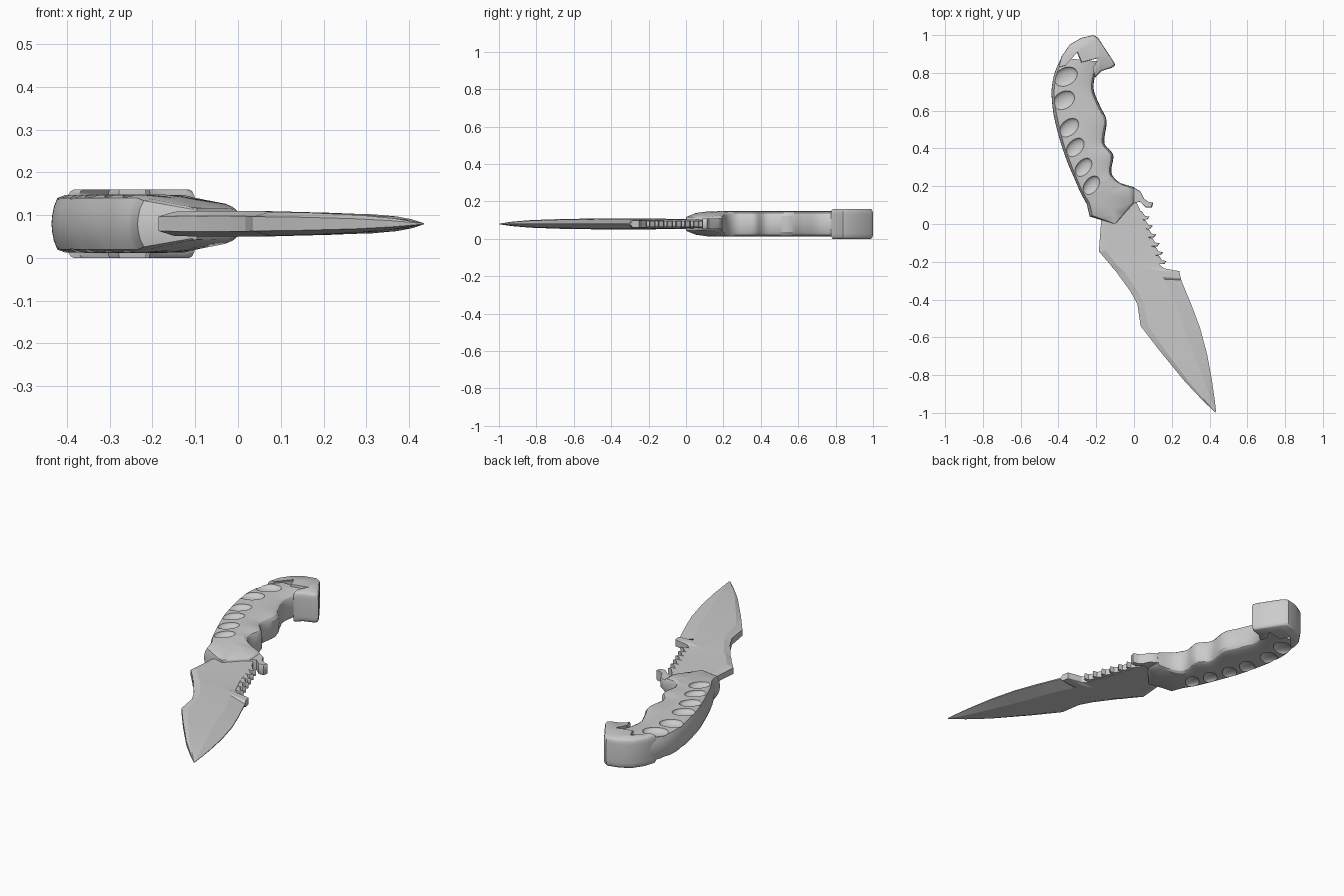
import bpy, bmesh, math
from mathutils import Vector, Matrix

ZC = 0.08  # mid plane of the knife


def finish(name, bm, angle=30):
    bmesh.ops.recalc_face_normals(bm, faces=bm.faces)
    me = bpy.data.meshes.new(name)
    bm.to_mesh(me)
    bm.free()
    ob = bpy.data.objects.new(name, me)
    bpy.context.collection.objects.link(ob)
    shade(ob, angle)
    return ob


def shade(ob, angle):
    bpy.ops.object.select_all(action='DESELECT')
    ob.select_set(True)
    bpy.context.view_layer.objects.active = ob
    bpy.ops.object.shade_smooth_by_angle(angle=math.radians(angle))


def skin(bm, rings):
    """Bridge equal-length closed rings and cap both ends."""
    vs = [[bm.verts.new(p) for p in r] for r in rings]
    n = len(vs[0])
    for a, b in zip(vs, vs[1:]):
        for i in range(n):
            j = (i + 1) % n
            bm.faces.new((a[i], a[j], b[j], b[i]))
    bm.faces.new(vs[0])
    bm.faces.new(vs[-1])


def section(row, half):
    """Ring across a left/right pair; half lists (u, z) of the upper half."""
    lx, ly, rx, ry = row
    full = half + [(u, -z) for u, z in reversed(half) if z > 0]
    return [(lx + (rx - lx) * u, ly + (ry - ly) * u, ZC + z) for u, z in full]


def smooth_rows(rows, k):
    """Catmull-Rom interpolation of the rows."""
    out = []
    for i in range(len(rows) - 1):
        p = [Vector(rows[max(0, min(len(rows) - 1, i + d))]) for d in (-1, 0, 1, 2)]
        for s in range(k):
            t = s / k
            out.append(0.5 * (2 * p[1] + (p[2] - p[0]) * t
                              + (2 * p[0] - 5 * p[1] + 4 * p[2] - p[3]) * t * t
                              + (3 * p[1] - p[0] - 3 * p[2] + p[3]) * t ** 3))
    return out + [Vector(rows[-1])]


def slab(name, outline, layers, angle=40):
    """Flat outline stacked in (z, scale) layers, mirrored about the mid plane."""
    c = sum((Vector(p) for p in outline), Vector((0, 0))) / len(outline)
    stack = [(-z, s) for z, s in reversed(layers)] + layers
    bm = bmesh.new()
    skin(bm, [[(*(c + (Vector(p) - c) * s), ZC + z) for p in outline] for z, s in stack])
    return finish(name, bm, angle)


# Grip: left/right edge pairs from pommel to bolster
grip_rows = [(-0.385, 0.88, -0.18, 0.86), (-0.42, 0.80, -0.205, 0.79),
             (-0.436, 0.71, -0.213, 0.71), (-0.43, 0.61, -0.18, 0.625),
             (-0.415, 0.53, -0.145, 0.545), (-0.385, 0.42, -0.157, 0.43),
             (-0.35, 0.32, -0.11, 0.365), (-0.315, 0.24, -0.12, 0.275),
             (-0.285, 0.17, -0.08, 0.222), (-0.25, 0.105, 0.0, 0.195)]
rows = smooth_rows(grip_rows, 5)
rows += [Vector(r) for r in ((-0.235, 0.04, 0.01, 0.12), (-0.17, 0.02, -0.04, 0.066),
                             (-0.106, 0.001, -0.095, 0.004))]
profile = [(0, 0), (0.008, 0.3), (0.025, 0.6), (0.06, 0.9), (0.14, 1), (0.5, 1.02),
           (0.88, 1), (0.95, 0.88), (0.99, 0.65), (1, 0)]
rings = []
for r in rows:
    ring = []
    for x, y, z in section(r, profile):
        # flanks thin out towards the blade
        h = max(0.03, min(0.067, 0.067 - 0.19 * (0.8 * x - 0.6 * y + 0.24)))
        ring.append((x, y, ZC + (z - ZC) * h))
    rings.append(ring)
bm = bmesh.new()
skin(bm, rings)
grip = finish("grip", bm)

# Oval thumb scoops along the back of the grip, both faces
scoops = [(-0.362, 0.78, 28, 0.066, 0.047), (-0.372, 0.655, 33, 0.062, 0.045),
          (-0.345, 0.51, 42, 0.06, 0.04), (-0.312, 0.405, 47, 0.058, 0.038),
          (-0.268, 0.30, 50, 0.056, 0.036), (-0.226, 0.205, 53, 0.056, 0.036)]
bm = bmesh.new()
for x, y, a, rl, rw in scoops:
    for side in (-1, 1):
        m = (Matrix.Translation((x, y, ZC + side * 0.068))
             @ Matrix.Rotation(math.radians(a), 4, 'Z')
             @ Matrix.Diagonal((rl, rw, 0.022, 1)))
        bmesh.ops.create_uvsphere(bm, u_segments=28, v_segments=14, radius=1, matrix=m)
cutter = finish("scoop_cutter", bm)
cutter.hide_render = True
mod = grip.modifiers.new("scoops", 'BOOLEAN')
mod.operation, mod.solver, mod.object = 'DIFFERENCE', 'EXACT', cutter
bpy.context.view_layer.objects.active = grip
bpy.ops.object.modifier_apply(modifier=mod.name)
bpy.data.objects.remove(cutter)
shade(grip, 30)

# Pommel cap with jagged lower border
slab("pommel", [(-0.40, 0.83), (-0.385, 0.885), (-0.34, 0.95), (-0.28, 0.985), (-0.215, 1.0),
                (-0.19, 0.985), (-0.105, 0.855), (-0.10, 0.84), (-0.115, 0.828), (-0.17, 0.81),
                (-0.205, 0.775), (-0.215, 0.82), (-0.18, 0.88), (-0.28, 0.855),
                (-0.305, 0.915), (-0.375, 0.835)],
     [(0.05, 1.0), (0.066, 0.985), (0.076, 0.95), (0.08, 0.90)])

# Hooked finger guard
slab("guard", [(-0.05, 0.20), (0.0, 0.193), (0.035, 0.172), (0.055, 0.132), (0.075, 0.118),
               (0.102, 0.112), (0.095, 0.088), (0.065, 0.086), (0.03, 0.118), (-0.04, 0.10)],
     [(0.022, 1.0), (0.028, 0.93)])

# Blade: spine/edge pairs, half thickness, edge thickness ratio
blade_rows = [(-0.17, 0.10, 0.0, 0.14, 0.026, 0.6), (-0.175, 0.0, 0.03, 0.08, 0.026, 0.6),
              (-0.186, -0.145, 0.09, -0.11, 0.028, 0.6), (-0.13, -0.21, 0.135, -0.215, 0.03, 0.6),
              (-0.115, -0.23, 0.16, -0.235, 0.03, 0.6), (-0.10, -0.245, 0.24, -0.25, 0.03, 0.6),
              (-0.085, -0.265, 0.247, -0.287, 0.03, 0.6), (-0.075, -0.28, 0.25, -0.297, 0.03, 0.12),
              (-0.02, -0.355, 0.28, -0.37, 0.03, 0.1), (0.018, -0.425, 0.305, -0.43, 0.03, 0.1),
              (0.035, -0.54, 0.35, -0.55, 0.028, 0.1), (0.135, -0.67, 0.387, -0.69, 0.026, 0.1),
              (0.27, -0.835, 0.413, -0.83, 0.02, 0.1), (0.36, -0.93, 0.426, -0.92, 0.012, 0.1),
              (0.43, -0.998, 0.435, -0.995, 0.002, 0.5)]
bm = bmesh.new()
skin(bm, [section(r[:4], [(0, h * 0.6), (0.13, h), (0.72, h * 0.85), (1, h * e)])
          for *r, h, e in blade_rows])
finish("blade", bm, 12)

# Raked serrations between guard and cutting edge
for i in range(6):
    t = i / 5
    x, y = 0.04 + 0.09 * t, 0.045 - 0.235 * t
    slab(f"serration_{i + 1}", [(x - 0.04, y + 0.03), (x + 0.002, y + 0.022), (x + 0.018, y - 0.002),
                                (x + 0.042, y - 0.006), (x + 0.03, y - 0.022), (x - 0.03, y - 0.024)],
         [(0.012, 1.0), (0.016, 0.92)])
